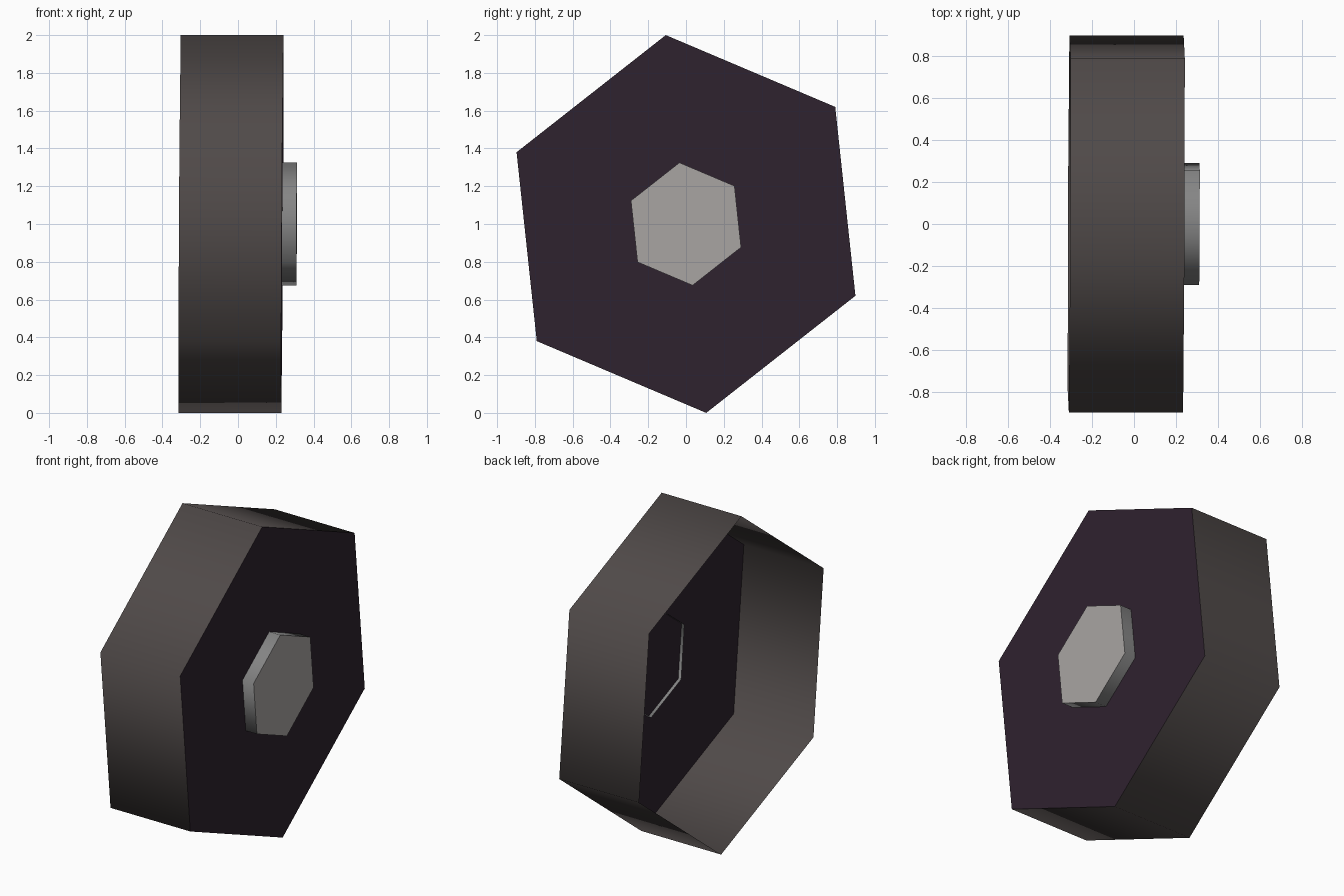
import bpy, bmesh

if "Cube" in bpy.data.objects:
    bpy.data.objects.remove(bpy.data.objects["Cube"])

def material(name, rgb):
    m = bpy.data.materials.new(name)
    m.diffuse_color = (*rgb, 1.0)
    m.use_nodes = True
    m.node_tree.nodes["Principled BSDF"].inputs["Base Color"].default_value = m.diffuse_color
    return m

rim_mat = material("dark warm grey", (0.080, 0.068, 0.066))
plate_mat = material("dark plum", (0.028, 0.016, 0.028))
side_mat = material("mid grey", (0.235, 0.235, 0.235))
cap_mat = material("light grey", (0.395, 0.375, 0.367))

# Slightly skewed hexagon in the y/z plane: two corners define all six
A, B = (-0.107, 1.0), (0.897, -0.38)
HALF = [A, (A[0] + B[0], A[1] + B[1]), B]
HEX = HALF + [(-y, -z) for y, z in HALF]

def ring(bm, x, scale):
    # the whole model leans very slightly
    return [bm.verts.new((x + 0.006 * z * scale + 0.004 * y * scale,
                          y * scale, 1.0 + z * scale)) for y, z in HEX]

def finish(bm, name, mat, smooth):
    me = bpy.data.meshes.new(name)
    for f in bm.faces:
        f.smooth = smooth
    bm.to_mesh(me)
    bm.free()
    me.materials.append(mat)
    ob = bpy.data.objects.new(name, me)
    bpy.context.collection.objects.link(ob)

def tube(name, x0, x1, scale, mat):
    bm = bmesh.new()
    a, b = ring(bm, x0, scale), ring(bm, x1, scale)
    for i in range(6):
        j = (i + 1) % 6
        bm.faces.new((a[j], a[i], b[i], b[j]))
    bm.normal_update()
    if bm.faces[:][0].normal.z < 0:      # first side faces up and outward
        bmesh.ops.reverse_faces(bm, faces=bm.faces[:])
    finish(bm, name, mat, True)

def disc(name, x, scale, mat):
    bm = bmesh.new()
    f = bm.faces.new(ring(bm, x, scale))
    bm.normal_update()
    if f.normal.x < 0:
        f.normal_flip()
    finish(bm, name, mat, False)

# Open-backed outer rim and its front plate
tube("outer_rim", -0.309, 0.235, 1.0, rim_mat)
disc("front_plate", 0.235, 1.0, plate_mat)

# Raised hub, its sides poking slightly through the plate
tube("hub_side", 0.215, 0.311, 0.325, side_mat)
disc("hub_cap", 0.311, 0.325, cap_mat)
